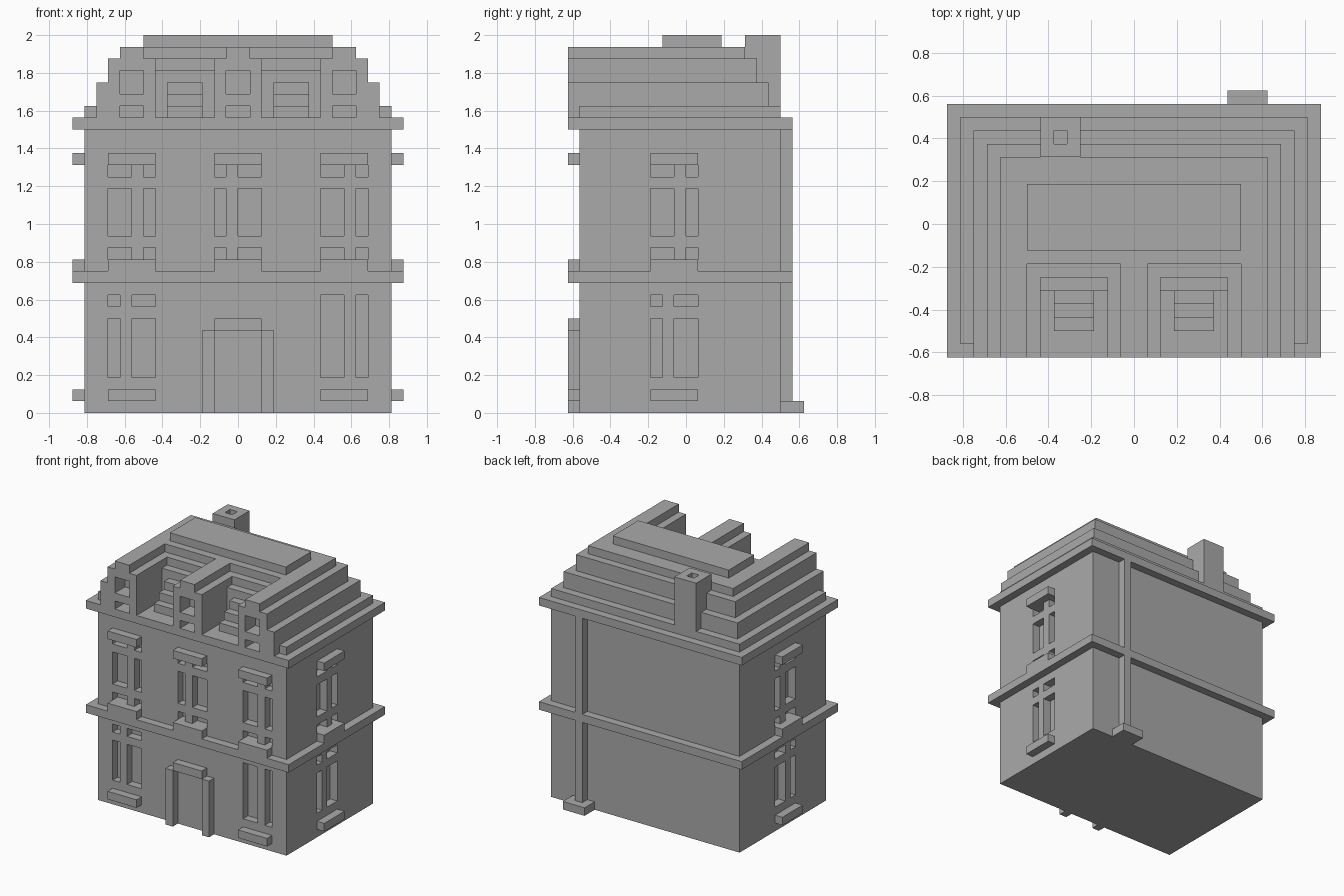
import bpy
import bmesh
from mathutils import Vector

U = 1 / 16  # one building block

cube = bpy.data.objects.get("Cube")
if cube:
    bpy.data.objects.remove(cube, do_unlink=True)

stone = bpy.data.materials.new("grey stone")
stone.use_nodes = True
GREY = (0.4, 0.4, 0.4, 1)
stone.diffuse_color = GREY
stone.node_tree.nodes["Principled BSDF"].inputs["Base Color"].default_value = GREY


def boxes(name, spans):
    """One object from boxes, each given as (x0, x1, y0, y1, z0, z1) in blocks."""
    bm = bmesh.new()
    for x0, x1, y0, y1, z0, z1 in spans:
        low, high = Vector((x0, y0, z0)), Vector((x1, y1, z1))
        for v in bmesh.ops.create_cube(bm, size=1)["verts"]:
            v.co = ((low + high) / 2 + v.co * (high - low)) * U
    mesh = bpy.data.meshes.new(name)
    bm.to_mesh(mesh)
    bm.free()
    mesh.materials.append(stone)
    obj = bpy.data.objects.new(name, mesh)
    bpy.context.collection.objects.link(obj)
    return obj


def cut(obj, cutter):
    mod = obj.modifiers.new("cut", "BOOLEAN")
    mod.operation = "DIFFERENCE"
    mod.solver = "EXACT"
    mod.use_self = True
    mod.object = cutter
    bpy.context.view_layer.objects.active = obj
    bpy.ops.object.modifier_apply(modifier=mod.name)


def both(span):
    """A box and its mirror image across x."""
    x0, x1, *rest = span
    return [span, (-x1, -x0, *rest)]


def front(a, b, z0, z1, y0=-10, y1=-9):
    return [(a, b, y0, y1, z0, z1)]


def sides(a, b, z0, z1, x0=13, x1=14):
    return both((x0, x1, a, b, z0, z1))


# Walls with recessed window panes
holes = []
SPLIT = ((3, 8), (9, 10))
UPPER = ((13, 14), (15, 19), (20, 21))


def panes(place, columns, rows, near, far):
    for a, b in columns:
        for z0, z1 in rows:
            holes.extend(place(a, b, z0, z1, near, far))


panes(front, ((-11, -10), (-9, -7)), SPLIT, -11, -8)
panes(front, ((7, 9), (10, 11)), ((3, 10),), -11, -8)
panes(front, ((-11, -9), (-8, -7), (-2, -1), (0, 2), (7, 9), (10, 11)), UPPER, -11, -8)
panes(sides, ((-3, -2), (-1, 1)), SPLIT, 12, 15)
panes(sides, ((-3, -1), (0, 1)), UPPER, 12, 15)

walls = boxes("walls", [(-13, 13, -9, 8, 0, 24)])
window_cutter = boxes("window_cutter", holes)
window_cutter.hide_render = True
cut(walls, window_cutter)
bpy.data.objects.remove(window_cutter, do_unlink=True)

# Ledges around the building
boxes("floor_band", [(-14, 14, -10, 9, 11, 12)])
boxes("cornice", [(-14, 14, -10, 9, 24, 25)])

# Sills and hoods
bays = ((-11, -7), (-2, 2), (7, 11))
boxes("lower_sills", both((7, 11, -10, -9, 1, 2)) + sides(-3, 1, 1, 2))
for name, z in (("upper_sills", 12), ("window_hoods", 21)):
    spans = sides(-3, 1, z, z + 1)
    for a, b in bays:
        spans += front(a, b, z, z + 1)
    boxes(name, spans)

# Door surround
boxes("door_posts", both((2, 3, -10, -9, 0, 7)))
boxes("door_lintel", front(-2, 2, 7, 8))

# Drainpipe at the back
boxes("drainpipe", [(8, 9, 8, 9, 0, 24)])
boxes("drainpipe_foot", [(7, 10, 8, 10, 0, 1)])

# Stepped roof with two front recesses and dormer windows
recesses = (both((1, 8, -11, -3, 30, 33)) + both((2, 7, -11, -4, 29, 30.5))
            + both((2, 7, -11, -5, 24.5, 29.5)))
for a, b in ((-10, -8), (-1, 1), (8, 10)):
    recesses += front(a, b, 24.5, 26, -11, -8) + front(a, b, 27, 29, -11, -8)
roof_cutter = boxes("roof_cutter", recesses)
roof_cutter.hide_render = True
tiers = ((13, -9, 8, 25, 26), (12, -10, 7, 25, 28), (11, -10, 6, 28, 30), (10, -10, 5, 30, 31))
for i, (x, y0, y1, z0, z1) in enumerate(tiers):
    tier = boxes(f"roof_tier_{i + 1}", [(-x, x, y0, y1, z0, z1)])
    cut(tier, roof_cutter)
bpy.data.objects.remove(roof_cutter, do_unlink=True)
boxes("roof_cap", [(-8, 8, -2, 3, 31, 32)])

# Steps inside the recesses
steps = []
for i in range(3):
    steps += both((3, 6, -6 - i, -5 - i, 25, 28 - i))
boxes("roof_steps", steps)

# Chimney with flue
chimney = boxes("chimney", [(-7, -4, 5, 8, 25, 32)])
flue = boxes("flue_cutter", [(-6, -5, 6, 7, 31, 33)])
flue.hide_render = True
cut(chimney, flue)
bpy.data.objects.remove(flue, do_unlink=True)
